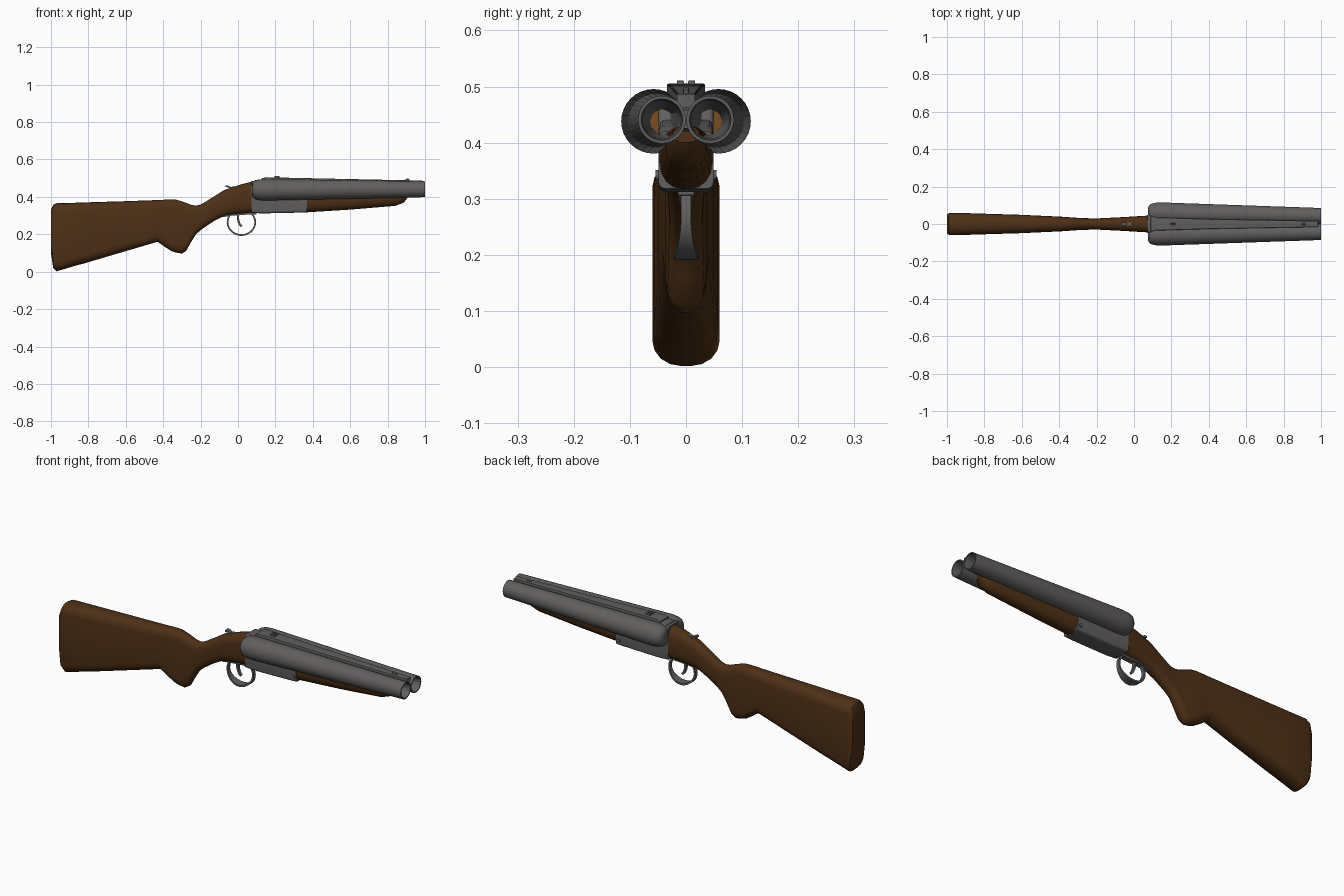
import bpy, bmesh, math
from math import sin, cos, pi, radians


def material(name, rgb):
    m = bpy.data.materials.new(name)
    m.diffuse_color = (*rgb, 1)
    return m


WOOD = material("dark_walnut", (0.075, 0.029, 0.008))
STEEL = material("gunmetal_grey", (0.12, 0.115, 0.112))
BORE = material("bore_brown", (0.19, 0.075, 0.016))


def loft(name, rings, mat, angle=35):
    """Skin a list of equal-length rings and cap both ends."""
    bm = bmesh.new()
    rows = [[bm.verts.new(p) for p in ring] for ring in rings]
    n = len(rows[0])
    for a, b in zip(rows, rows[1:]):
        for i in range(n):
            j = (i + 1) % n
            bm.faces.new((a[i], a[j], b[j], b[i]))
    bm.faces.new(rows[0][::-1])
    bm.faces.new(rows[-1])
    bmesh.ops.recalc_face_normals(bm, faces=bm.faces[:])
    me = bpy.data.meshes.new(name)
    bm.to_mesh(me)
    bm.free()
    ob = bpy.data.objects.new(name, me)
    bpy.context.collection.objects.link(ob)
    me.materials.append(mat)
    bpy.ops.object.select_all(action='DESELECT')
    ob.select_set(True)
    bpy.context.view_layer.objects.active = ob
    bpy.ops.object.shade_smooth_by_angle(angle=radians(angle))
    return ob


def section(x, zb, zt, hw, r=0.045, soft=0.85, y=0):
    """Rounded upright cross-section at x."""
    rz, ry = min(r, (zt - zb) * 0.48), hw * soft
    pts = []
    for k, (sy, sz) in enumerate(((1, 1), (-1, 1), (-1, -1), (1, -1))):
        cy = sy * (hw - ry)
        cz = zt - rz if sz > 0 else zb + rz
        for i in range(5):
            t = (k + i / 4) * pi / 2
            pts.append((x, y + cy + ry * cos(t), cz + rz * sin(t)))
    return pts


def sections(name, table, mat, **kw):
    return loft(name, [section(*row, **kw) for row in table], mat)


def strap(name, path, thick, mat):
    """Flat ribbon following (x, z, half width) points."""
    rings = []
    for i, (x, z, w) in enumerate(path):
        a, b = path[max(i - 1, 0)], path[min(i + 1, len(path) - 1)]
        dx, dz = b[0] - a[0], b[1] - a[1]
        d = math.hypot(dx, dz)
        nx, nz = -dz / d * thick / 2, dx / d * thick / 2
        rings.append([(x + s * nx, t * w, z + s * nz)
                      for s, t in ((1, 1), (1, -1), (-1, -1), (-1, 1))])
    return loft(name, rings, mat)


# Shoulder stock with grip: x, bottom, top, half width
sections("stock", [
    (-1.0, 0.10, 0.33, 0.052), (-0.988, 0.02, 0.358, 0.058),
    (-0.97, 0.002, 0.366, 0.060),
    (-0.855, 0.036, 0.369, 0.057), (-0.83, 0.042, 0.37, 0.056),
    (-0.6, 0.11, 0.377, 0.049), (-0.43, 0.16, 0.383, 0.041),
    (-0.39, 0.132, 0.385, 0.039), (-0.355, 0.11, 0.386, 0.037),
    (-0.33, 0.102, 0.385, 0.035), (-0.30, 0.097, 0.376, 0.033),
    (-0.278, 0.11, 0.368, 0.032), (-0.25, 0.16, 0.357, 0.031),
    (-0.225, 0.20, 0.353, 0.030), (-0.195, 0.226, 0.361, 0.030),
    (-0.135, 0.267, 0.398, 0.033), (-0.075, 0.298, 0.436, 0.036),
    (0.01, 0.31, 0.465, 0.041), (0.075, 0.315, 0.482, 0.045)], WOOD)

# Wooden fore-end under the barrels
sections("fore_end", [
    (0.36, 0.317, 0.43, 0.047), (0.6, 0.332, 0.43, 0.042),
    (0.84, 0.352, 0.43, 0.036), (0.885, 0.368, 0.43, 0.031),
    (0.91, 0.40, 0.43, 0.024)], WOOD)

# Steel receiver and standing breech
sections("receiver", [
    (0.072, 0.314, 0.486, 0.047), (0.12, 0.312, 0.486, 0.049),
    (0.15, 0.312, 0.44, 0.049), (0.34, 0.316, 0.43, 0.049),
    (0.37, 0.318, 0.42, 0.049)], STEEL, r=0.012, soft=0.25)

# Barrels: tapered outside, rounded breech, straight open bore
N = 32
AXIS = 0.441
for side, label in ((1, "left"), (-1, "right")):
    profile = [(0.074, 0.022, 0.058), (0.078, 0.038, 0.058),
               (0.09, 0.049, 0.058), (0.11, 0.055, 0.058),
               (0.14, 0.0575, 0.058), (1.0, 0.0425, 0.043),
               (1.0, 0.037, 0.043), (0.97, 0.034, 0.043),
               (0.13, 0.021, 0.043)]
    rings = [[(x, side * c + r * cos(2 * pi * i / N), AXIS - 0.003 * (x < 0.9) + r * sin(2 * pi * i / N))
              for i in range(N)] for x, r, c in profile]
    barrel = loft(label + "_barrel", rings, STEEL)
    # brown floor at the bottom of the bore
    barrel.data.materials.append(BORE)
    barrel.data.polygons[len(barrel.data.polygons) - 1].material_index = 1

# Web joining the two barrels
sections("barrel_web", [
    (0.076, 0.40, 0.475, 0.05), (0.09, 0.388, 0.489, 0.045),
    (0.14, 0.383, 0.494, 0.028), (0.5, 0.398, 0.483, 0.020),
    (0.985, 0.425, 0.458, 0.006)], STEEL, r=0.008, soft=0.3)

# Top rib with sights
sections("top_rib", [
    (0.125, 0.478, 0.499, 0.034), (0.15, 0.478, 0.505, 0.034),
    (0.42, 0.472, 0.499, 0.026), (0.985, 0.462, 0.487, 0.016)],
    STEEL, r=0.003, soft=0.1)
for s in (1, -1):
    sections("rear_sight", [(0.195, 0.495, 0.511, 0.006),
                            (0.222, 0.495, 0.511, 0.006)],
             STEEL, r=0.002, soft=0.2, y=s * 0.01)
sections("front_sight", [(0.895, 0.48, 0.494, 0.004), (0.905, 0.48, 0.499, 0.005),
                         (0.918, 0.48, 0.494, 0.004)], STEEL, r=0.003)

# Trigger guard, broad at the bottom
guard = []
for i in range(25):
    t = radians(140 + 265 * i / 24)
    w = 0.009 + 0.013 * max(0, -sin(t)) ** 2
    guard.append((0.018 + 0.074 * cos(t), 0.264 + 0.068 * sin(t), w))
strap("trigger_guard", guard, 0.009, STEEL)
strap("guard_plate", [(-0.085, 0.296, 0.012), (-0.04, 0.304, 0.014),
                      (0.03, 0.309, 0.014), (0.10, 0.312, 0.014)], 0.01, STEEL)

# Trigger
strap("trigger", [(0.004, 0.315, 0.008), (-0.001, 0.29, 0.008),
                  (0.003, 0.268, 0.007), (0.011, 0.25, 0.006),
                  (0.02, 0.241, 0.005)], 0.011, STEEL)

# Opening lever on the tang
strap("top_lever", [(-0.015, 0.452, 0.009), (-0.04, 0.448, 0.009),
                    (-0.053, 0.456, 0.011), (-0.066, 0.457, 0.012)], 0.01, STEEL)

# Hinge pin through the receiver
pin = [[(0.354 + r * cos(2 * pi * i / 12), y, 0.342 + r * sin(2 * pi * i / 12))
        for i in range(12)] for y, r in ((-0.054, 0.009), (0.054, 0.009))]
loft("hinge_pin", pin, STEEL)
